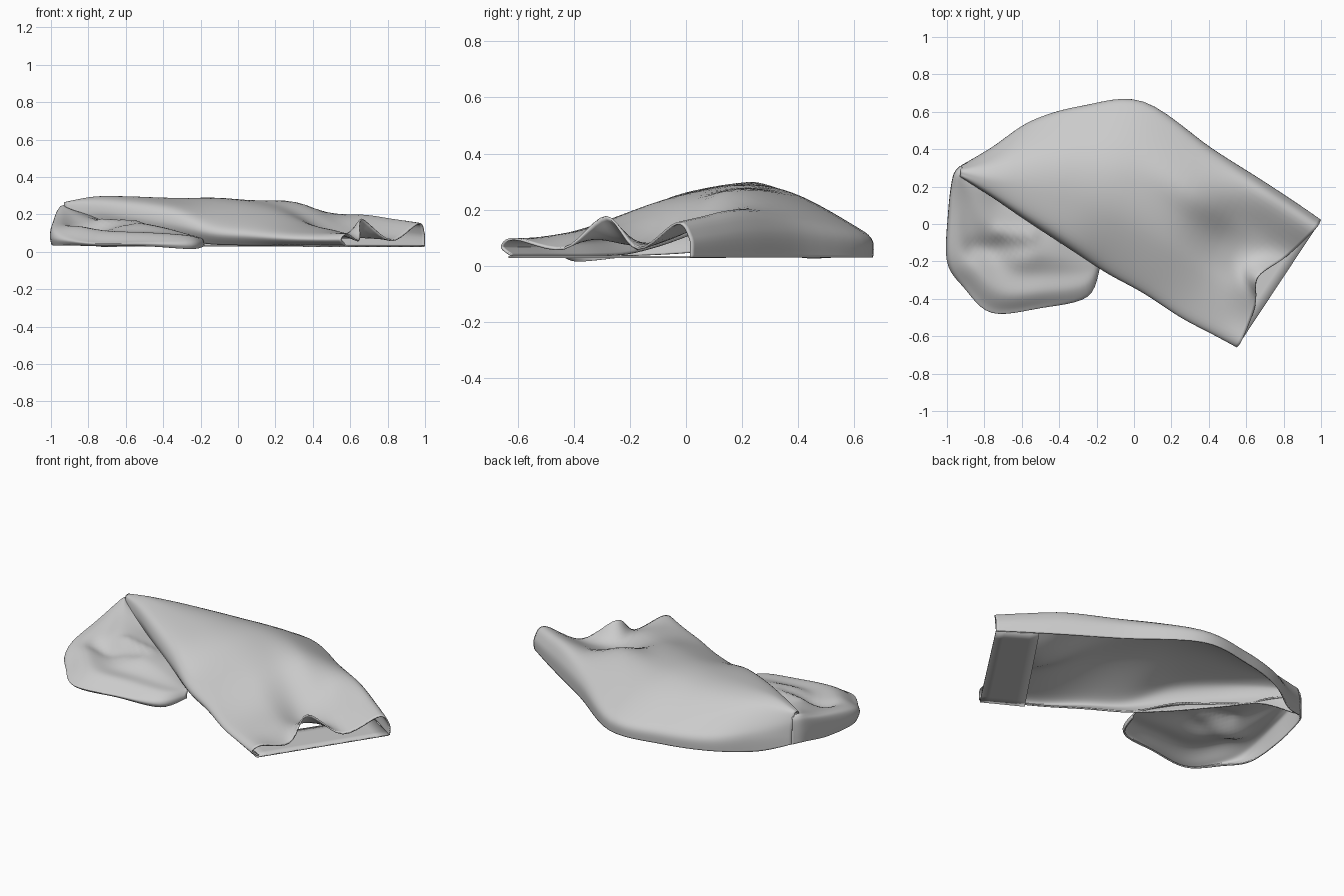
import bpy, bmesh, math
from mathutils import Vector

cube = bpy.data.objects.get("Cube")
if cube:
    bpy.data.objects.remove(cube, do_unlink=True)

# One plain cloth colour
cloth = bpy.data.materials.new("grey_cloth")
cloth.use_nodes = True
GREY = (0.6, 0.6, 0.6, 1)
cloth.diffuse_color = GREY
cloth.node_tree.nodes["Principled BSDF"].inputs["Base Color"].default_value = GREY


def spline(points, steps):
    """Smooth curve through the points (Catmull-Rom)."""
    out = []
    last = len(points) - 1
    for i in range(last):
        a, b, c, d = (points[min(max(i + k, 0), last)] for k in (-1, 0, 1, 2))
        for j in range(steps):
            t = j / steps
            out.append(b + (c - a) * (t / 2)
                       + (a * 2 - b * 5 + c * 4 - d) * (t * t / 2)
                       + (b * 3 - a - c * 3 + d) * (t ** 3 / 2))
    out.append(points[last])
    return out


def cloth_sheet(name, sections, steps, creases=()):
    """Loft a thin smooth sheet through open cross-sections."""
    across = [spline(section, steps) for section in sections]
    rows = list(zip(*[spline(list(line), steps) for line in zip(*across)]))
    bm = bmesh.new()
    grid = [[bm.verts.new(p) for p in row] for row in rows]
    for r, s in zip(grid, grid[1:]):
        for i in range(len(r) - 1):
            bm.faces.new((r[i], r[i + 1], s[i + 1], s[i]))
    # Press in or raise each crease along a short line
    for start, end, width, depth in creases:
        a, b = Vector(start), Vector(end)
        for v in bm.verts:
            p = v.co.xy
            t = min(max((p - a).dot(b - a) / (b - a).length_squared, 0), 1)
            gap = (p - a.lerp(b, t)).length
            if v.co.z > 0.07:
                v.co.z += depth * math.exp(-(gap / width) ** 2)
    bmesh.ops.recalc_face_normals(bm, faces=bm.faces)
    if sum(f.normal.z * f.calc_area() for f in bm.faces) < 0:
        bmesh.ops.reverse_faces(bm, faces=bm.faces)
    mesh = bpy.data.meshes.new(name)
    bm.to_mesh(mesh)
    bm.free()
    mesh.materials.append(cloth)
    obj = bpy.data.objects.new(name, mesh)
    bpy.context.collection.objects.link(obj)
    for other in bpy.context.selected_objects:
        other.select_set(False)
    obj.select_set(True)
    bpy.context.view_layer.objects.active = obj
    bpy.ops.object.shade_smooth_by_angle(angle=math.radians(50))
    thick = obj.modifiers.new("thickness", "SOLIDIFY")
    thick.thickness = 0.008
    thick.offset = -1
    return obj


def section(front, back, profile):
    """Turn (fraction across, height) pairs into points between two edges."""
    a, b = Vector(front), Vector(back)
    return [a.lerp(b, s).to_3d() + Vector((0, 0, z)) for s, z in profile]


# Main sleeve: front edge, back edge, heights across the top, front hem height
SLEEVE = [
    ((.55, -.66), (1, .02), (.1, .065, .178, .065, .155), .035),
    ((.42, -.59), (.87, .11), (.1, .11, .085, .09, .175), .035),
    ((.25, -.5), (.68, .235), (.11, .145, .105, .14, .2), .035),
    ((.05, -.37), (.42, .4), (.14, .22, .24, .265, .19), .035),
    ((-.15, -.26), (.05, .652), (.17, .265, .285, .25, .15), .04),
    ((-.35, -.13), (-.28, .63), (.235, .28, .285, .245, .145), .07),
    ((-.58, .02), (-.55, .55), (.265, .295, .285, .24, .145), .12),
    ((-.77, .15), (-.76, .41), (.27, .295, .285, .25, .17), .16),
    ((-.93, .25), (-.925, .313), (.255, .265, .265, .25, .2), .12),
]
ACROSS = (.07, .32, .53, .71, .92)
sleeve = []
for front, back, heights, hem in SLEEVE:
    profile = [(.05, hem), (0, (hem + heights[0]) / 2), *zip(ACROSS, heights),
               (.995, heights[-1] * .65), (1, .03)]
    sleeve.append(section(front, back, profile))

# The upper cuff rim draws back from the straight lower one
inward = Vector((-1, .12, 0))
for i, pull in zip((3, 4, 5), (.045, .13, .05)):
    sleeve[0][i] += inward * pull
    sleeve[1][i] += inward * pull * .6
# The back hem lifts where the sleeve folds over
sleeve[-1][-1].z = .08
cloth_sheet("sleeve", sleeve, 6)

# Underside strip behind the cuff opening
under = [section(f, b, [(.04, .035), (.5, .035), (.99, .035)])
         for f, b in (((.55, -.66), (1, .02)), ((.33, -.54), (.8, .15)))]
cloth_sheet("cuff_underside", under, 4)

# Folded end: tucked inner edge, outer edge, heights across, outer hem height
FOLD = [
    ((-.89, .28), (-.93, .312), (.24, .245, .245, .235, .21), .08),
    ((-.91, .25), (-.97, .25), (.23, .245, .245, .235, .21), .085),
    ((-.8, .19), (-.995, .05), (.2, .21, .2, .19, .17), .05),
    ((-.7, .13), (-1, -.2), (.16, .18, .15, .15, .125), .035),
    ((-.6, .07), (-.91, -.34), (.15, .16, .115, .135, .085), .035),
    ((-.5, 0), (-.76, -.475), (.14, .16, .11, .11, .06), .03),
    ((-.4, -.05), (-.5, -.45), (.13, .135, .105, .1, .06), .03),
    ((-.3, -.1), (-.25, -.39), (.1, .1, .09, .085, .06), .015),
    ((-.2, -.17), (-.18, -.23), (.06, .07, .07, .06, .05), .03),
]
fold = []
for inner, outer, heights, hem in FOLD:
    profile = [*zip((0, .3, .55, .78, .95), heights),
               (1, (hem + heights[-1]) / 2), (.97, hem)]
    fold.append(section(inner, outer, profile))
cloth_sheet("folded_end", fold, 6, [
    ((-.86, -.13), (-.6, -.13), .05, -.018),
    ((-.72, -.04), (-.55, -.06), .04, .015),
])
